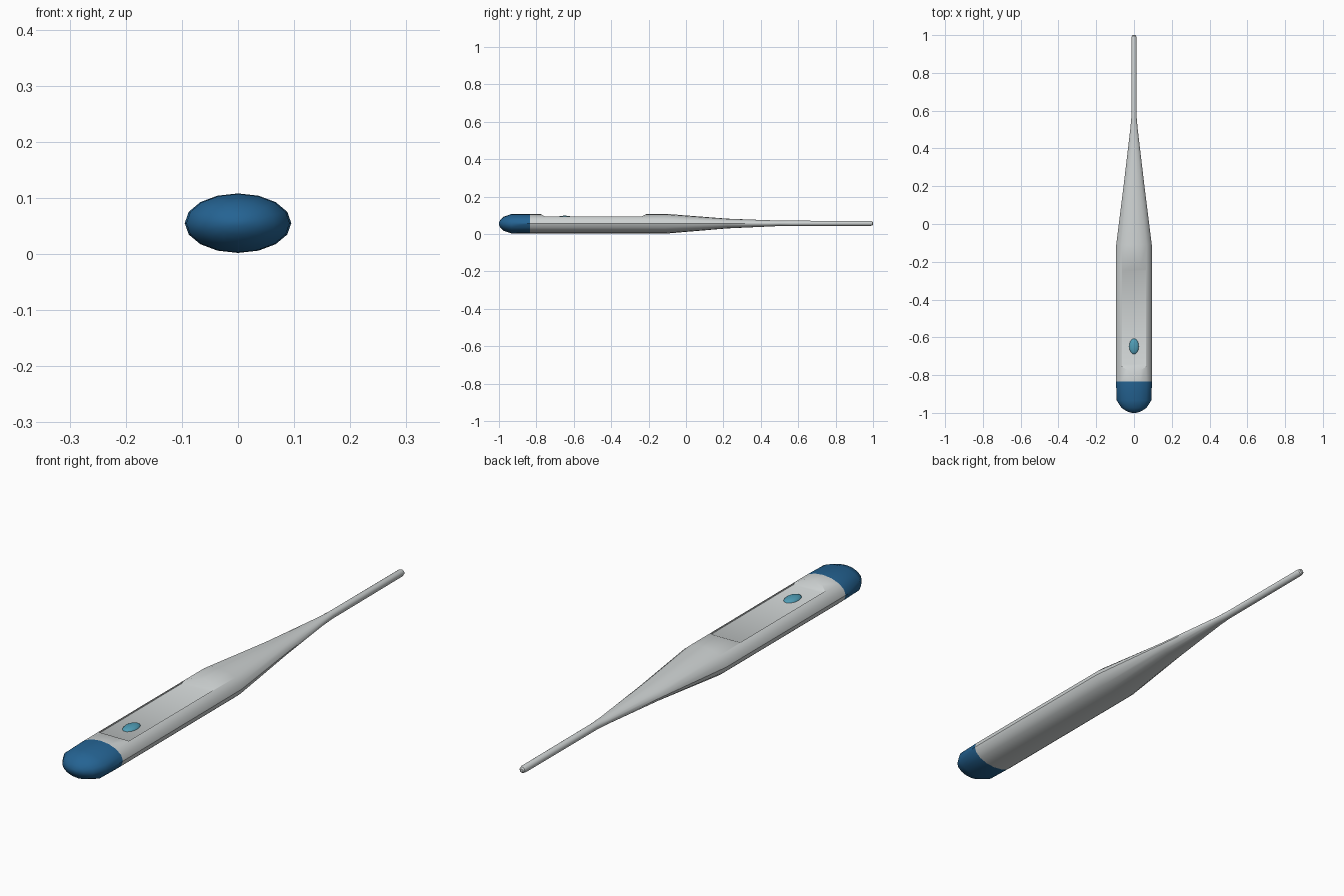
import bpy, bmesh, math

if "Cube" in bpy.data.objects:
    bpy.data.objects.remove(bpy.data.objects["Cube"])

def material(name, rgb):
    m = bpy.data.materials.new(name)
    m.diffuse_color = (*rgb, 1)
    m.use_nodes = True
    m.node_tree.nodes["Principled BSDF"].inputs["Base Color"].default_value = m.diffuse_color
    return m

GREY = material("light_grey", (0.62, 0.65, 0.65))
BLUE = material("dark_blue", (0.018, 0.125, 0.29))
CYAN = material("button_blue", (0.08, 0.34, 0.47))

def add_object(name, bm, mats):
    bmesh.ops.recalc_face_normals(bm, faces=bm.faces)
    me = bpy.data.meshes.new(name)
    bm.to_mesh(me)
    bm.free()
    for m in mats:
        me.materials.append(m)
    ob = bpy.data.objects.new(name, me)
    bpy.context.collection.objects.link(ob)
    return ob

def smooth(ob, degrees=35):
    bpy.ops.object.select_all(action='DESELECT')
    ob.select_set(True)
    bpy.context.view_layer.objects.active = ob
    bpy.ops.object.shade_smooth_by_angle(angle=math.radians(degrees))

def loft(stations, sides=16):
    """Elliptical rings along y: (y, half width, half height, centre z)."""
    bm = bmesh.new()
    rings = []
    for y, w, h, z in stations:
        rings.append([bm.verts.new((w * math.cos(2 * math.pi * i / sides), y,
                                    z + h * math.sin(2 * math.pi * i / sides)))
                      for i in range(sides)])
    for a, b in zip(rings, rings[1:]):
        for i in range(sides):
            j = (i + 1) % sides
            bm.faces.new((a[i], a[j], b[j], b[i]))
    bm.faces.new(rings[0])
    bm.faces.new(rings[-1])
    return bm

# Body: rounded blue end, straight handle, taper and thin probe
CAP_END = -0.835
bm = loft([
    (-1.0, 0.012, 0.007, 0.055), (-0.992, 0.037, 0.021, 0.055),
    (-0.974, 0.066, 0.038, 0.055), (-0.933, 0.092, 0.052, 0.055),
    (CAP_END, 0.095, 0.053, 0.055), (-0.11, 0.094, 0.053, 0.055),
    (0.22, 0.053, 0.026, 0.056), (0.50, 0.020, 0.0145, 0.057),
    (0.56, 0.0145, 0.014, 0.057), (0.985, 0.0135, 0.0135, 0.057),
    (0.996, 0.011, 0.011, 0.057), (1.0, 0.006, 0.006, 0.057)])
for f in bm.faces:
    f.material_index = 1 if f.calc_center_median().y < CAP_END else 0
body = add_object("thermometer_body", bm, [GREY, BLUE])

# Recess cutter: flat floor with sloping ends
bm = bmesh.new()
profile = [(-0.745, 0.088), (-0.25, 0.088), (-0.21, 0.108), (-0.21, 0.15),
           (-0.78, 0.15), (-0.78, 0.108)]
face = bm.faces.new([bm.verts.new((-0.064, y, z)) for y, z in profile])
new = bmesh.ops.extrude_face_region(bm, geom=[face])["geom"]
bmesh.ops.translate(bm, vec=(0.128, 0, 0),
                    verts=[v for v in new if isinstance(v, bmesh.types.BMVert)])
cutter = add_object("recess_cutter", bm, [GREY])

mod = body.modifiers.new("recess", 'BOOLEAN')
mod.operation = 'DIFFERENCE'
mod.solver = 'EXACT'
mod.object = cutter
bpy.ops.object.select_all(action='DESELECT')
bpy.context.view_layer.objects.active = body
body.select_set(True)
bpy.ops.object.modifier_apply(modifier=mod.name)
bpy.data.objects.remove(cutter)
smooth(body)

# Button: low dome on the recess floor
bm = bmesh.new()
bmesh.ops.create_uvsphere(bm, u_segments=20, v_segments=12, radius=1)
for v in bm.verts:
    v.co = (v.co.x * 0.026, v.co.y * 0.042 - 0.648, v.co.z * 0.012 + 0.086)
button = add_object("button", bm, [CYAN])
smooth(button)
